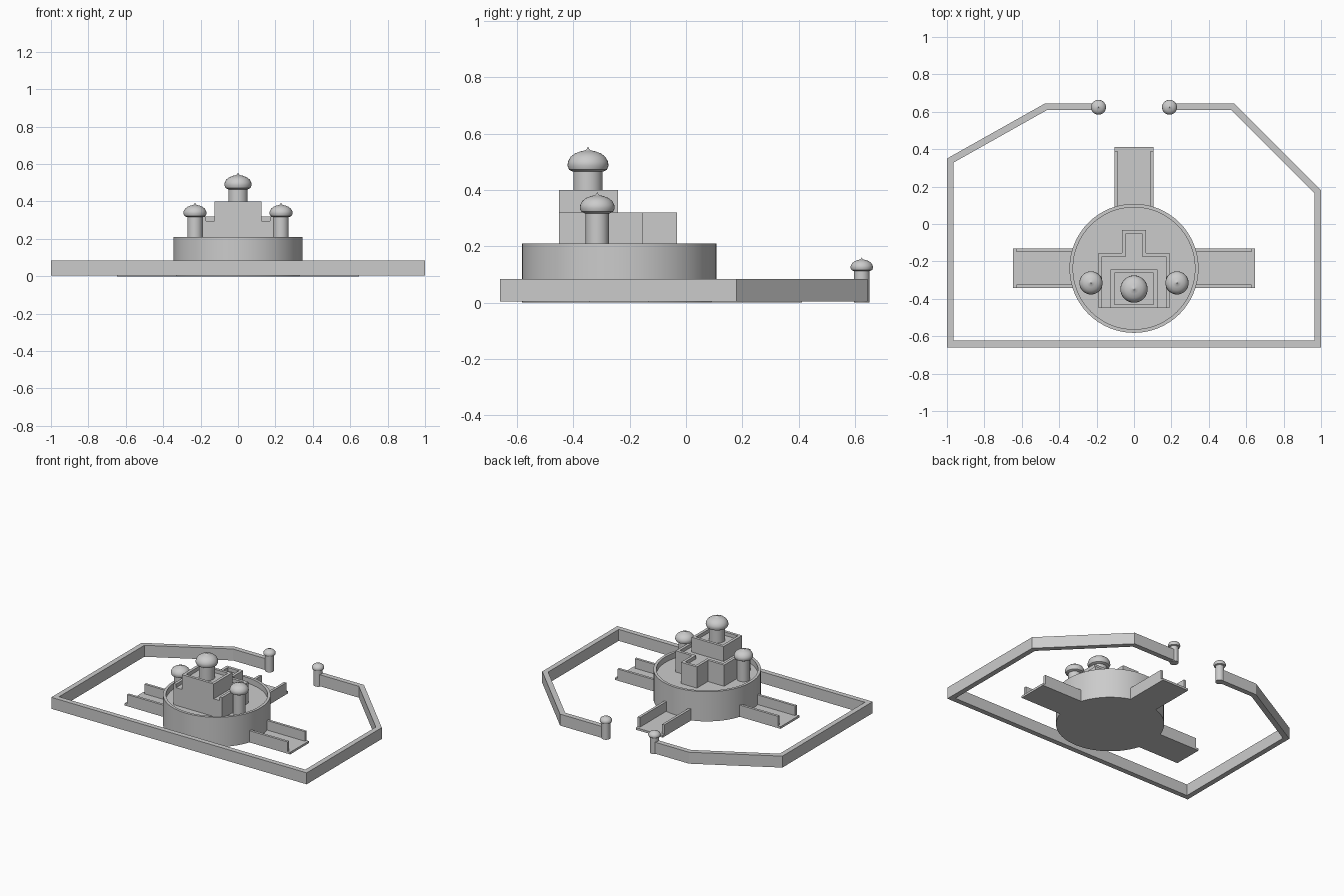
import bpy, bmesh, math
from mathutils import Vector, Matrix

cube = bpy.data.objects.get("Cube")
if cube:
    bpy.data.objects.remove(cube)

stone = bpy.data.materials.new("grey_stone")
stone.use_nodes = True
grey = (0.6, 0.6, 0.6, 1)
stone.diffuse_color = grey
stone.node_tree.nodes["Principled BSDF"].inputs["Base Color"].default_value = grey


def finish(name, bm, smooth=False):
    bmesh.ops.recalc_face_normals(bm, faces=bm.faces)
    mesh = bpy.data.meshes.new(name)
    bm.to_mesh(mesh)
    bm.free()
    mesh.materials.append(stone)
    ob = bpy.data.objects.new(name, mesh)
    bpy.context.collection.objects.link(ob)
    if smooth:
        bpy.ops.object.select_all(action="DESELECT")
        ob.select_set(True)
        bpy.context.view_layer.objects.active = ob
        bpy.ops.object.shade_smooth_by_angle(angle=math.radians(35))
    return ob


def lathe(name, profile, centre, steps=48):
    """Revolve (radius, height) points around a vertical axis."""
    bm = bmesh.new()
    verts = [bm.verts.new((r, 0, z)) for r, z in profile]
    edges = [bm.edges.new(pair) for pair in zip(verts, verts[1:])]
    bmesh.ops.spin(bm, geom=verts + edges, cent=(0, 0, 0), axis=(0, 0, 1),
                   angle=math.tau, steps=steps)
    bmesh.ops.remove_doubles(bm, verts=bm.verts, dist=0.0001)
    bmesh.ops.translate(bm, verts=bm.verts, vec=(*centre, 0))
    return finish(name, bm, True)


def prism(name, outline, z0, z1):
    bm = bmesh.new()
    face = bm.faces.new([bm.verts.new((x, y, z0)) for x, y in outline])
    new = bmesh.ops.extrude_face_region(bm, geom=[face], use_keep_orig=True)["geom"]
    top = [v for v in new if isinstance(v, bmesh.types.BMVert)]
    bmesh.ops.translate(bm, verts=top, vec=(0, 0, z1 - z0))
    return finish(name, bm)


def inset(path, width, closed):
    """Offset a counterclockwise path to its left with mitred corners."""
    pts = [Vector(p) for p in path]
    n = len(pts)
    result = []
    for i, p in enumerate(pts):
        sides = []
        if closed or i > 0:
            sides.append((p - pts[i - 1]).normalized())
        if closed or i < n - 1:
            sides.append((pts[(i + 1) % n] - p).normalized())
        normals = [Vector((-d.y, d.x)) for d in sides]
        mitre = sum(normals, Vector((0, 0))).normalized()
        result.append(p + mitre * (width / mitre.dot(normals[0])))
    return pts, result


def wall(name, path, width, z0, z1, closed=False):
    """Wall of constant thickness following the inside of a path."""
    bm = bmesh.new()
    outer, inner = inset(path, width, closed)
    rings = [[bm.verts.new((*p, z)) for p, z in
              ((a, z0), (a, z1), (b, z1), (b, z0))] for a, b in zip(outer, inner)]
    pairs = list(zip(rings, rings[1:] + rings[:1]))
    for a, b in pairs if closed else pairs[:-1]:
        for k in range(4):
            m = (k + 1) % 4
            bm.faces.new((a[k], a[m], b[m], b[k]))
    if not closed:
        bm.faces.new(rings[0])
        bm.faces.new(rings[-1])
    return finish(name, bm)


def box(bm, x0, x1, y0, y1, z0, z1):
    size = Matrix.Diagonal((x1 - x0, y1 - y0, z1 - z0, 1))
    mid = Matrix.Translation(((x0 + x1) / 2, (y0 + y1) / 2, (z0 + z1) / 2))
    bmesh.ops.create_cube(bm, size=1, matrix=mid @ size)


def domed_tower(name, centre, radius, z0, eave, dome_radius):
    """Round shaft with a pointed dome."""
    lathe(name + "_shaft", [(0, z0), (radius, z0), (radius, eave + 0.01), (0, eave + 0.01)],
          centre, 32)
    dome = [(0, 0), (0.72, 0), (0.92, 0.1), (1, 0.3), (0.97, 0.5), (0.85, 0.72),
            (0.63, 0.89), (0.36, 0.99), (0.14, 1.04), (0.06, 1.1), (0, 1.24)]
    lathe(name + "_dome", [(r * dome_radius, eave + h * dome_radius) for r, h in dome],
          centre, 32)


# Outer wall, open at the back gate
wall("outer_wall", [(-0.19, 0.645), (-0.475, 0.645), (-1, 0.35), (-1, -0.66),
                    (1, -0.66), (1, 0.18), (0.535, 0.645), (0.19, 0.645)],
     0.036, 0.004, 0.085)

# Round platform with raised rim
hub = (0, -0.237)
lathe("round_platform", [(0, 0), (0.345, 0), (0.345, 0.21), (0.326, 0.21),
                         (0.326, 0.17), (0, 0.17)], hub, 64)

# Three bridges with side parapets
for name, angle in (("back", 0), ("left", -90), ("right", 90)):
    bm = bmesh.new()
    box(bm, -0.105, 0.105, 0.325, 0.648, 0, 0.015)
    for side in (-1, 1):
        a, b = sorted((side * 0.105, side * 0.087))
        box(bm, a, b, 0.325, 0.628, 0.015, 0.083)
    bm.transform(Matrix.Translation((*hub, 0)) @ Matrix.Rotation(math.radians(angle), 4, "Z"))
    finish(name + "_bridge", bm)

# Stepped keep: lower storey with rear wing, then upper storey
half = [(0.19, -0.45), (0.19, -0.155), (0.063, -0.155), (0.063, -0.032)]
lower = half + [(-x, y) for x, y in reversed(half)]
prism("lower_keep", lower, 0.17, 0.295)
wall("lower_parapet", lower, 0.02, 0.295, 0.32)
upper = [(-0.125, -0.45), (0.125, -0.45), (0.125, -0.242), (-0.125, -0.242)]
prism("upper_keep", upper, 0.295, 0.375)
wall("upper_parapet", upper, 0.02, 0.375, 0.4, closed=True)

# Domed towers and gate posts
domed_tower("central_tower", (0, -0.348), 0.052, 0.37, 0.465, 0.073)
for side, x in (("left", 1), ("right", -1)):
    domed_tower(side + "_tower", (0.23 * x, -0.315), 0.041, 0.165, 0.317, 0.062)
    domed_tower(side + "_gate_post", (0.19 * x, 0.624), 0.028, 0, 0.112, 0.04)
